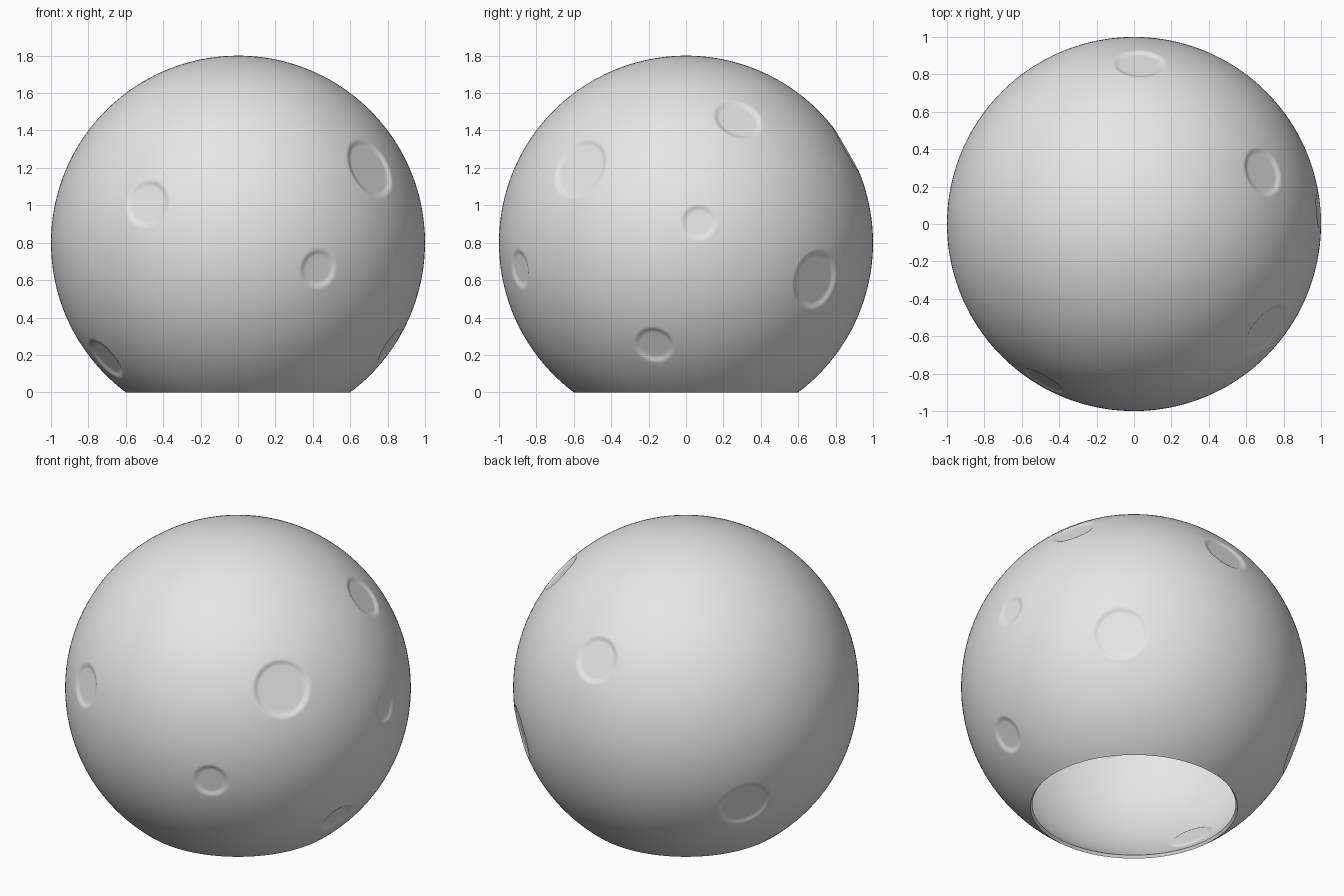
import bpy, bmesh, math
from mathutils import Vector

cube = bpy.data.objects.get("Cube")
if cube:
    bpy.data.objects.remove(cube, do_unlink=True)

CENTRE = Vector((0, 0, 0.8))
SHELL = 0.02      # wall thickness
LIP = 0.008       # extra drop of each crater floor below its rim

# Craters: direction from the centre, rim radius
CRATERS = [(Vector(d).normalized(), r) for d, r in [
    ((0.71, -0.57, 0.40), 0.175),
    ((0.43, -0.89, -0.14), 0.11),
    ((-0.49, -0.85, 0.21), 0.135),
    ((0.69, 0.28, 0.66), 0.14),
    ((0.99, 0.07, 0.11), 0.10),
    ((0.69, 0.70, -0.20), 0.165),
    ((0.82, -0.17, -0.55), 0.115),
    ((0.03, 0.86, 0.50), 0.145),
    ((-0.78, 0.52, -0.34), 0.165),
    ((-0.71, -0.32, -0.62), 0.135),
]]


def near_crater(point, margin):
    n = point.normalized()
    return any(n.angle(d) < math.asin(r) + margin for d, r in CRATERS)


def dented_radius(n):
    """Distance from the centre in direction n, with flat-floored craters."""
    for d, r in CRATERS:
        rim, angle = math.asin(r), n.angle(d)
        if angle < rim:
            t = min(1, (rim - angle) / 0.035)
            t = t * t * (3 - 2 * t)
            floor = (math.cos(rim) - LIP) / math.cos(angle)
            return 1 + (floor - 1) * t
    return 1


# Ball, refined around the craters
bm = bmesh.new()
bmesh.ops.create_icosphere(bm, subdivisions=6, radius=1)
for margin in (0.06, 0.03):
    edges = [e for e in bm.edges
             if near_crater((e.verts[0].co + e.verts[1].co) / 2, margin)]
    bmesh.ops.subdivide_edges(bm, edges=edges, cuts=1, use_grid_fill=True)
    for v in bm.verts:
        v.co.normalize()
bmesh.ops.triangulate(bm, faces=[f for f in bm.faces if len(f.verts) > 3])

# Craters pressed in
for v in bm.verts:
    n = v.co.normalized()
    v.co = n * dented_radius(n)

# Opening at the bottom
bmesh.ops.translate(bm, verts=bm.verts, vec=CENTRE)
bmesh.ops.bisect_plane(bm, geom=bm.verts[:] + bm.edges[:] + bm.faces[:], dist=1e-5,
                       plane_co=(0, 0, 0), plane_no=(0, 0, -1), clear_outer=True)
bmesh.ops.recalc_face_normals(bm, faces=bm.faces)

mesh = bpy.data.meshes.new("cratered_shell")
bm.to_mesh(mesh)
bm.free()
shell = bpy.data.objects.new("cratered_shell", mesh)
bpy.context.collection.objects.link(shell)

# Plain grey
grey = bpy.data.materials.new("plain_grey")
grey.use_nodes = True
grey.diffuse_color = (0.8, 0.8, 0.8, 1)
grey.node_tree.nodes["Principled BSDF"].inputs["Base Color"].default_value = (0.8, 0.8, 0.8, 1)
mesh.materials.append(grey)

# Hollow wall and smooth shading
wall = shell.modifiers.new("wall", 'SOLIDIFY')
wall.thickness = SHELL
wall.offset = -1
bpy.context.view_layer.objects.active = shell
shell.select_set(True)
bpy.ops.object.modifier_apply(modifier=wall.name)
bpy.ops.object.shade_smooth_by_angle(angle=math.radians(40))
